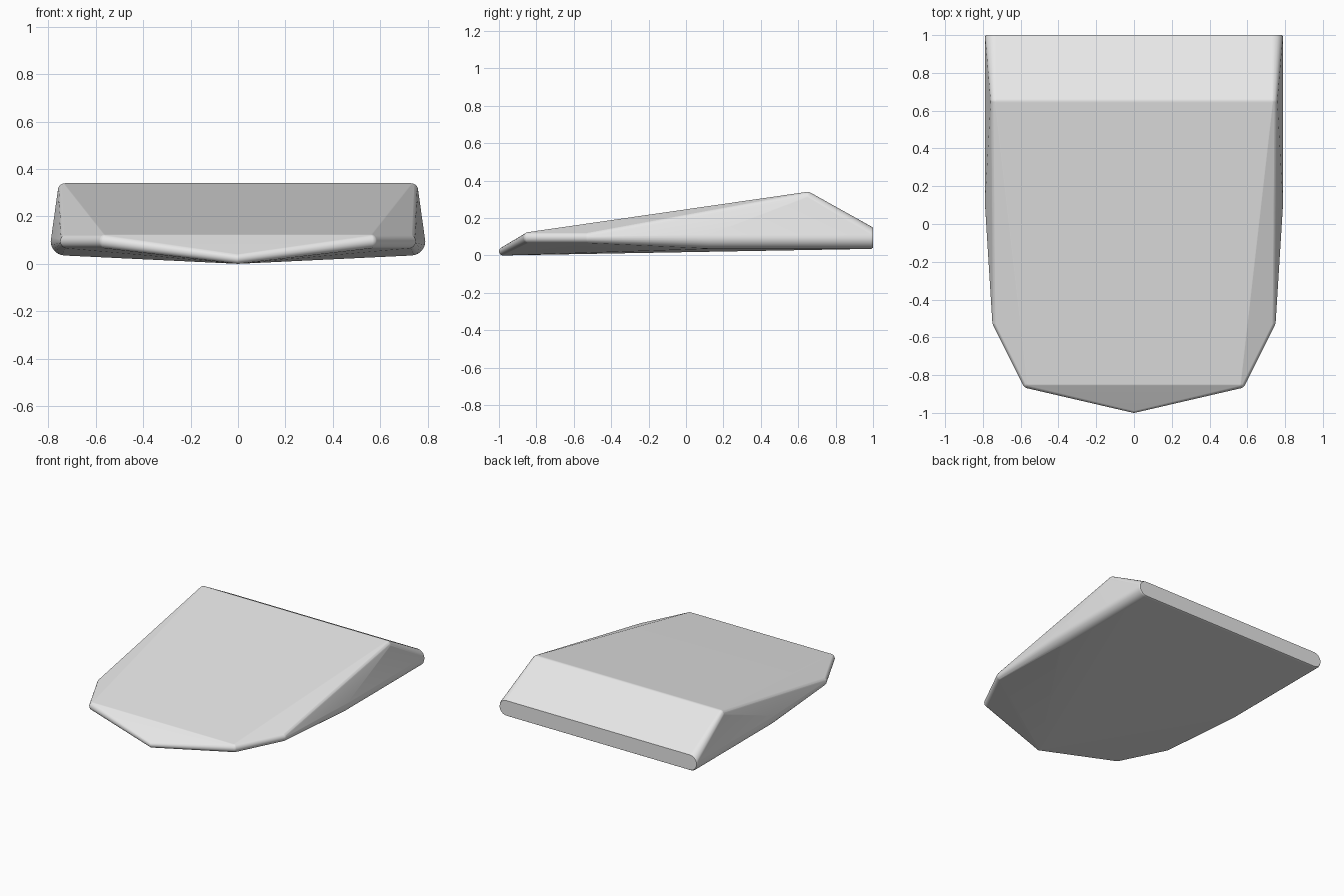
import bpy, bmesh, math
from mathutils import Vector

if "Cube" in bpy.data.objects:
    bpy.data.objects.remove(bpy.data.objects["Cube"])

# Rounded corners of the wedge (right side): x, y, z, radius
CORNERS = [
    (0.73, 0.65, 0.31, 0.03),      # top ridge
    (0.73, 0.12, 0.095, 0.06),     # widest point of the side
    (0.72, -0.52, 0.095, 0.03),    # front side corner
    (0.56, -0.84, 0.095, 0.03),    # front corner
    (0.0, -0.978, 0.022, 0.022),   # nose
]
# Flat back end: rounded slab outline with a tiny softened rim: y, radius
BACK = [(0.99, 0.06), (1.0, 0.054)]


def sphere_points(c, r, seg=24, rings=12):
    pts = [c + Vector((0, 0, r)), c - Vector((0, 0, r))]
    for i in range(1, rings):
        p = math.pi * i / rings
        for j in range(seg):
            t = 2 * math.pi * j / seg
            pts.append(c + r * Vector((math.sin(p) * math.cos(t),
                                       math.sin(p) * math.sin(t), math.cos(p))))
    return pts


points = []
for side in (1, -1):
    for x, y, z, r in CORNERS:
        if x or side == 1:
            points += sphere_points(Vector((x * side, y, z)), r)
    for y, r in BACK:
        for j in range(24):
            t = 2 * math.pi * j / 24
            points.append(Vector((0.73 * side + r * math.cos(t), y,
                                  0.095 + r * math.sin(t))))

# Wrap all rounded corners in one convex shell
bm = bmesh.new()
for p in points:
    bm.verts.new(p)
hull = bmesh.ops.convex_hull(bm, input=bm.verts[:])
bmesh.ops.delete(bm, geom=[v for v in bm.verts if not v.link_faces], context='VERTS')
bmesh.ops.dissolve_limit(bm, angle_limit=math.radians(0.3),
                         verts=bm.verts[:], edges=bm.edges[:])
bmesh.ops.recalc_face_normals(bm, faces=bm.faces[:])
mesh = bpy.data.meshes.new("wedge_body")
bm.to_mesh(mesh)
bm.free()

body = bpy.data.objects.new("wedge_body", mesh)
bpy.context.collection.objects.link(body)

# Plain grey
grey = bpy.data.materials.new("light_grey")
grey.diffuse_color = (0.8, 0.8, 0.8, 1)
grey.use_nodes = True
grey.node_tree.nodes["Principled BSDF"].inputs["Base Color"].default_value = grey.diffuse_color
mesh.materials.append(grey)

# Smooth rounding, flat large faces
bpy.context.view_layer.objects.active = body
body.select_set(True)
bpy.ops.object.shade_smooth_by_angle(angle=math.radians(35))
mod = body.modifiers.new("weighted_normals", 'WEIGHTED_NORMAL')
mod.keep_sharp = True
